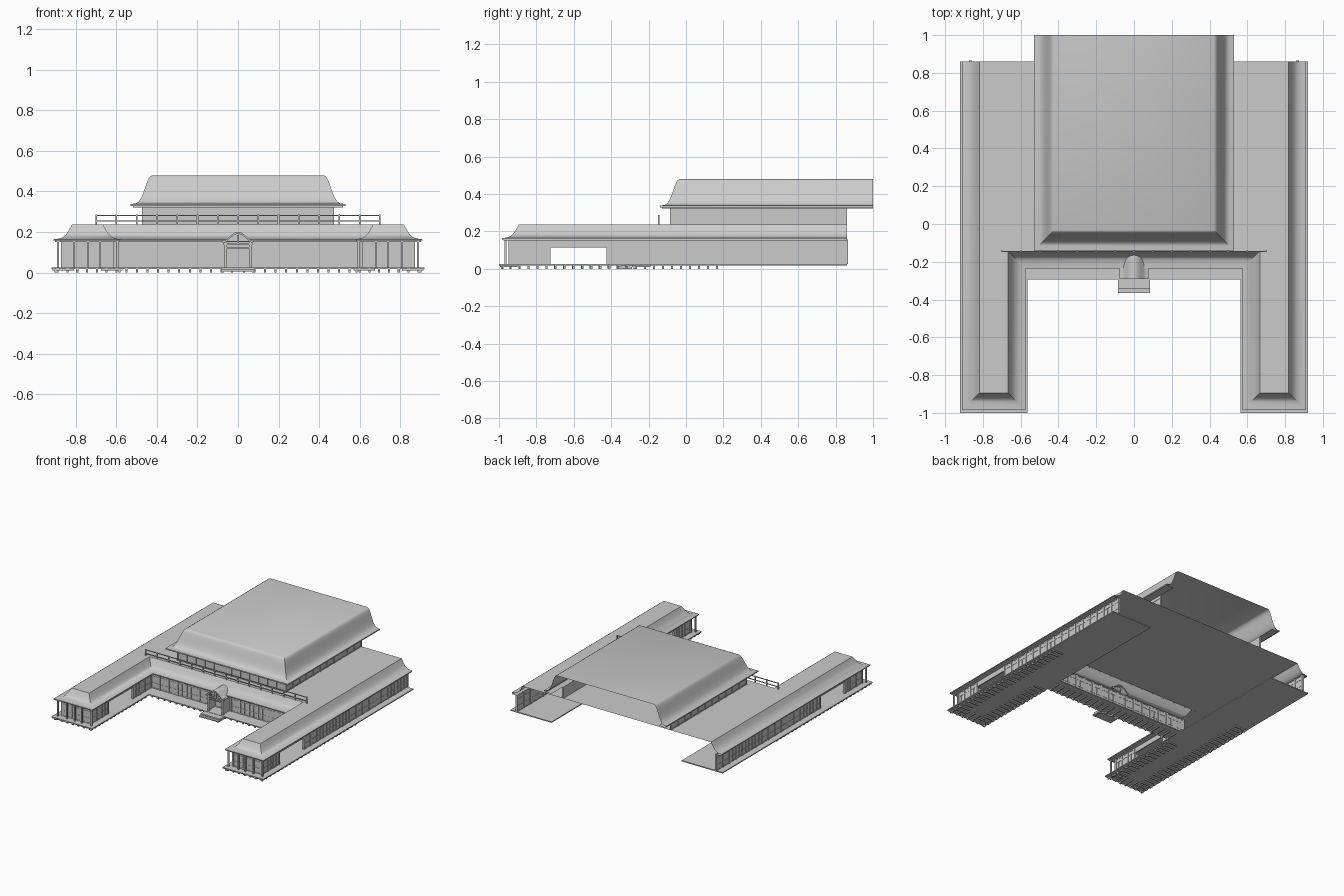
import bpy, bmesh
from mathutils import Vector

if "Cube" in bpy.data.objects:
    bpy.data.objects.remove(bpy.data.objects["Cube"])


def finish(name, bm, angle=None):
    bmesh.ops.recalc_face_normals(bm, faces=bm.faces)
    me = bpy.data.meshes.new(name)
    bm.to_mesh(me)
    bm.free()
    ob = bpy.data.objects.new(name, me)
    bpy.context.collection.objects.link(ob)
    if angle:
        bpy.ops.object.select_all(action='DESELECT')
        ob.select_set(True)
        bpy.context.view_layer.objects.active = ob
        bpy.ops.object.shade_smooth_by_angle(angle=angle)
    return ob


def boxes(name, items, mirror=True):
    """Boxes as (x0, x1, y0, y1, z0, z1), optionally repeated at -x."""
    bm = bmesh.new()
    todo = list(items)
    if mirror:
        todo += [(-b[1], -b[0], *b[2:]) for b in items]
    for x0, x1, y0, y1, z0, z1 in todo:
        v = bmesh.ops.create_cube(bm, size=1)['verts']
        bmesh.ops.scale(bm, vec=(x1 - x0, y1 - y0, z1 - z0), verts=v)
        bmesh.ops.translate(bm, vec=((x0 + x1) / 2, (y0 + y1) / 2, (z0 + z1) / 2), verts=v)
    return finish(name, bm)


def roof(name, path, profile):
    """Sweep an (inset, z) profile along an open plan path with mitred corners; cap the top flat."""
    pts = [Vector(p) for p in path]
    dirs = [(b - a).normalized() for a, b in zip(pts, pts[1:])]
    nrm = [Vector((d.y, -d.x)) for d in dirs]
    offs = [nrm[0]] + [a + b for a, b in zip(nrm, nrm[1:])] + [nrm[-1]]
    bm = bmesh.new()
    rows = [[bm.verts.new((*(p + o * d), z)) for p, o in zip(pts, offs)] for d, z in profile]
    for r, s in zip(rows, rows[1:]):
        for i in range(len(r) - 1):
            bm.faces.new((r[i], r[i + 1], s[i + 1], s[i]))
    bm.faces.new(rows[-1])
    return finish(name, bm, 0.6)


def spread(a, b, step):
    n = max(1, round(abs(b - a) / step))
    return [a + (b - a) * i / n for i in range(n + 1)]


# floors and entrance steps
boxes("wing_floor", [(.565, .92, -1, .86, .018, .026)])
boxes("veranda_floor", [(-.565, .565, -.295, -.15, .018, .026)], False)
boxes("entrance_steps", [(-.085, .085, -.365, -.29, .006, .014),
                         (-.085, .085, -.345, -.29, .014, .024),
                         (-.08, -.07, -.36, -.29, 0, .006), (.07, .08, -.36, -.29, 0, .006)], False)

# joists with feet under the floor edges
j = []
for y in spread(-.985, .165, .048):
    j += [(.81, .915, y - .005, y + .005, .010, .018), (.895, .905, y - .005, y + .005, 0, .010)]
for y in spread(-.985, -.32, .048):
    j += [(.57, .675, y - .005, y + .005, .010, .018), (.58, .59, y - .005, y + .005, 0, .010)]
for x in spread(.6, .89, .048):
    j += [(x - .005, x + .005, -.995, -.9, .010, .018), (x - .005, x + .005, -.985, -.975, 0, .010)]
for x in spread(.03, .55, .05):
    j += [(x - .005, x + .005, -.29, -.19, .010, .018), (x - .005, x + .005, -.28, -.27, 0, .010)]
boxes("floor_joists", j)

# lower walls: runs along y (at x) and runs along x (at y), all for the +x half
Z0, Z1, T = .026, .156, .004
runs_y = [(.865, -.94, -.73), (.865, -.42, .86), (.62, -.94, -.73), (.62, -.42, -.19)]
runs_x = [(-.94, .62, .865), (-.19, .0, .62)]
walls, posts, trims = [], [], []
for x, a, b in runs_y:
    walls.append((x - T, x + T, a, b, Z0, Z1))
    ys = spread(a, b, .082)
    posts += [(x - .008, x + .008, y - .006, y + .006, Z0, Z1) for y in ys]
    trims += [(x - .006, x + .006, a, b, z, z + .006) for z in (.028, .065, .118, .146)]
    trims += [(x - .006, x + .006, (p + q) / 2 - .002, (p + q) / 2 + .002, .03, .12)
              for p, q in zip(ys, ys[1:])]
for y, a, b in runs_x:
    walls.append((a, b, y - T, y + T, Z0, Z1))
    xs = spread(a, b, .08)
    posts += [(x - .006, x + .006, y - .008, y + .008, Z0, Z1) for x in xs]
    trims += [(a, b, y - .006, y + .006, z, z + .006) for z in (.028, .065, .118, .146)]
    trims += [((p + q) / 2 - .002, (p + q) / 2 + .002, y - .006, y + .006, .03, .12)
              for p, q in zip(xs, xs[1:])]
# lintel above the passage through each wing
walls += [(x - T, x + T, -.73, -.42, .115, Z1) for x in (.865, .62)]
boxes("lower_walls", walls)
boxes("wall_pillars", posts)
boxes("window_frames", trims)
boxes("veranda_corner_posts", [(x - .005, x + .005, -.97, -.96, .026, .156)
                               for x in (.595, .68, .74, .81, .888)])

# lower roof: curved skirt around the U plan with a flat deck
roof("lower_roof",
     [(.91, .86), (.91, -.985), (.575, -.985), (.575, -.235),
      (-.575, -.235), (-.575, -.985), (-.91, -.985), (-.91, .86)],
     [(.045, .154), (.008, .151), (.008, .157), (0, .157), (0, .164), (.025, .167), (.045, .174),
      (.06, .186), (.072, .203), (.083, .222), (.091, .237)])

# upper hall, open at the back like the wings
boxes("hall_side_wall", [(.462, .47, -.08, .86, .237, .326)])
boxes("hall_front_wall", [(-.47, .47, -.08, -.072, .237, .326)], False)
hall = [(x - .005, x + .005, -.085, -.075, .237, .326) for x in spread(.0, .465, .078)]
hall += [(.464, .474, y - .005, y + .005, .237, .326) for y in spread(-.075, .855, .082)]
hall += [(0, .47, -.083, -.077, z, z + .006) for z in (.24, .30)]
hall += [(.467, .473, -.08, .86, z, z + .006) for z in (.24, .30)]
boxes("hall_pillars", hall)
roof("hall_roof",
     [(.53, 1), (.53, -.14), (-.53, -.14), (-.53, 1)],
     [(.065, .327), (.012, .322), (.012, .329), (0, .329), (0, .338), (.025, .341), (.04, .35),
      (.054, .372), (.068, .408), (.08, .442), (.088, .462), (.096, .474), (.108, .48)])

# balcony railing
rail = [(x - .004, x + .004, -.149, -.141, .232, .287) for x in spread(0, .70, .1)]
rail += [(0, .70, -.148, -.142, z, z + .005) for z in (.252, .28)]
boxes("balcony_railing", rail)

# entrance porch
boxes("porch_frame", [(.055, .069, -.282, -.268, .026, .158), (.058, .066, -.27, -.19, .03, .15)])
boxes("porch_beams", [(-.072, .072, -.28, -.27, .136, .146), (-.066, .066, -.28, -.27, .118, .126),
                      (-.006, .006, -.28, -.27, .146, .185)], False)
half = [(.076, .157), (.062, .16), (.05, .168), (.036, .183), (.022, .194), (.01, .199)]
arch = [(-x, z) for x, z in half] + [(0, .2)] + half[::-1]
bm = bmesh.new()
rows = [[bm.verts.new((x, y, z - d)) for x, z in arch]
        for y, d in ((-.292, .01), (-.292, 0), (-.15, 0), (-.15, .01))]
for r, s in zip(rows, rows[1:] + rows[:1]):
    for i in range(len(r) - 1):
        bm.faces.new((r[i], r[i + 1], s[i + 1], s[i]))
finish("porch_roof", bm, 0.7)
bm = bmesh.new()
bm.faces.new([bm.verts.new((x * .95, -.265, z - .005)) for x, z in arch])
finish("porch_gable", bm)
